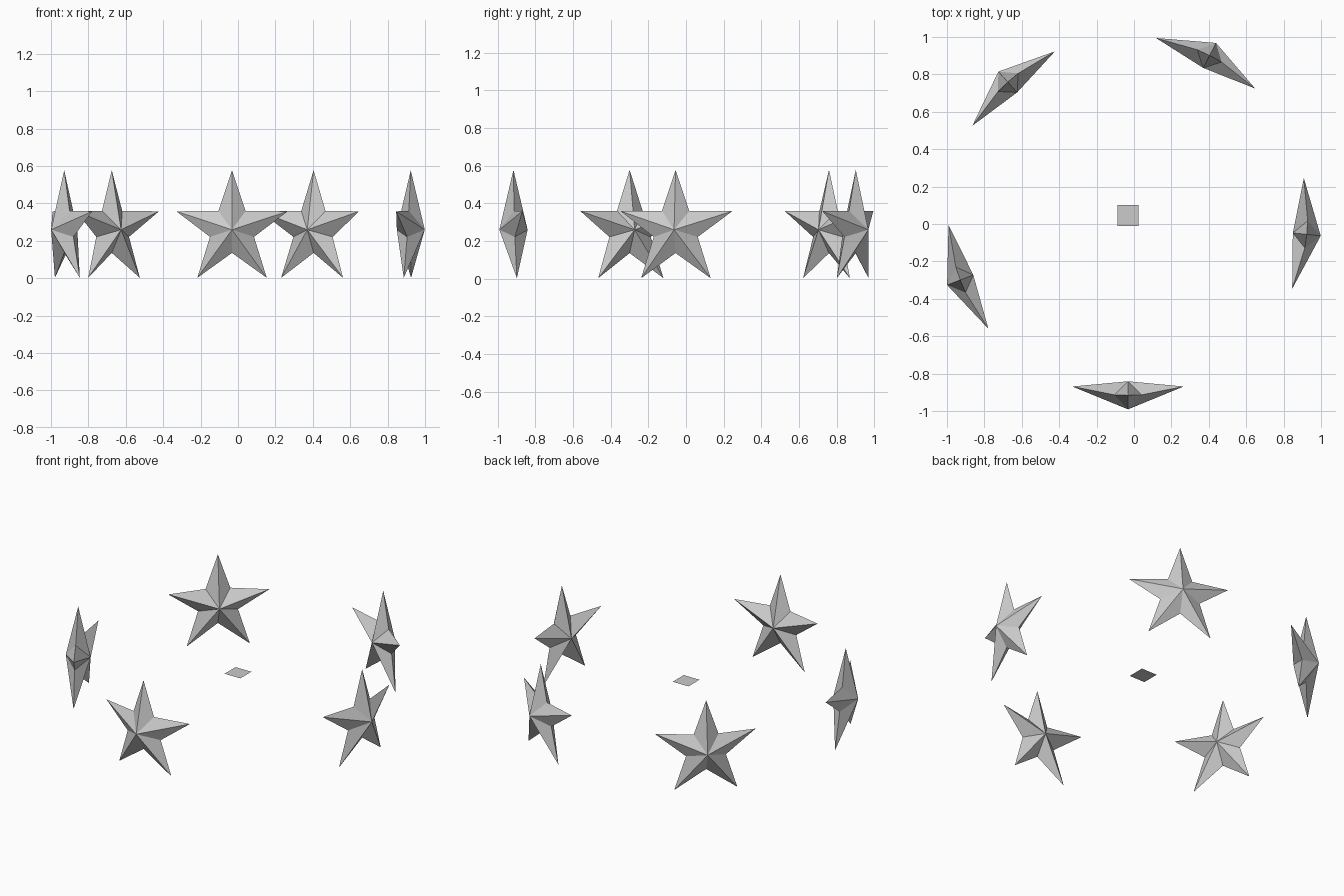
import bpy, bmesh
from math import sin, cos, pi, radians

if "Cube" in bpy.data.objects:
    bpy.data.objects.remove(bpy.data.objects["Cube"])

CX, CY, CZ = -0.032, 0.045, 0.259   # ring centre
RING, TIP, NOTCH, BULGE = 0.961, 0.318, 0.124, 0.075


def make_object(name, bm):
    bmesh.ops.recalc_face_normals(bm, faces=bm.faces[:])
    me = bpy.data.meshes.new(name)
    bm.to_mesh(me)
    bm.free()
    ob = bpy.data.objects.new(name, me)
    ob.location = (CX, CY, CZ)
    bpy.context.collection.objects.link(ob)


def star(name, angle):
    """Faceted five-pointed star wrapped around the ring at the given angle."""
    bm = bmesh.new()

    def on_ring(side, up, out=0.0):
        a = angle + side / RING
        r = RING + out
        return bm.verts.new((r * cos(a), r * sin(a), up))

    rim = []
    for i in range(10):
        r = NOTCH if i % 2 else TIP
        rim.append(on_ring(r * sin(i * pi / 5), r * cos(i * pi / 5)))
    for out in (BULGE, -BULGE):
        apex = on_ring(0, 0, out)
        for i in range(10):
            bm.faces.new((rim[i], rim[(i + 1) % 10], apex))
    make_object(name, bm)


# Ring of five stars, stepped by 69 degrees from the front
for k in range(5):
    star(f"star_{k + 1}", radians(270 - 69 * k))

# Small flat square at the middle of the ring
bm = bmesh.new()
bmesh.ops.create_grid(bm, x_segments=1, y_segments=1, size=0.056)
make_object("centre_plate", bm)
